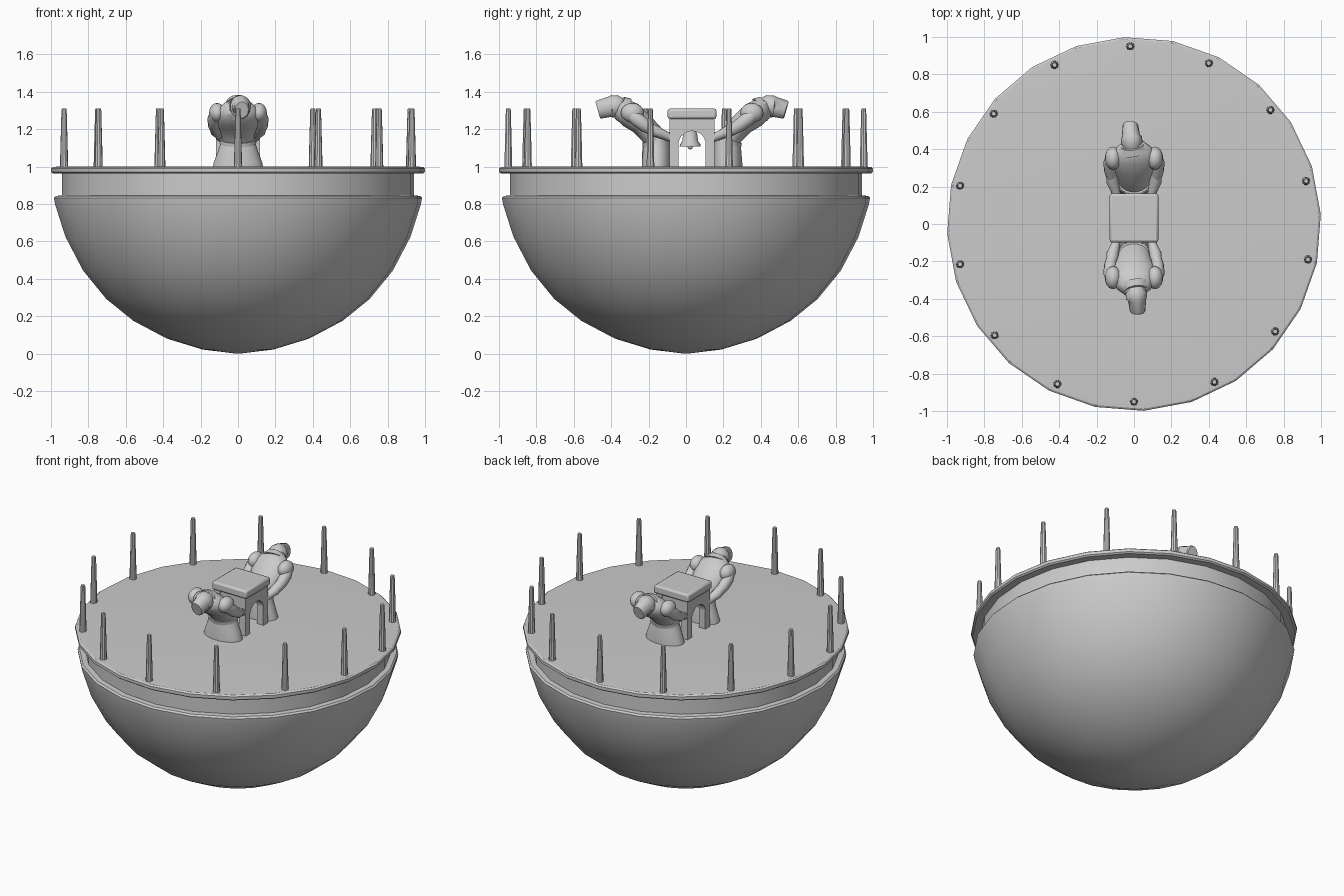
import bpy, bmesh
from math import sin, cos, pi, radians
from mathutils import Vector, Matrix

if "Cube" in bpy.data.objects:
    bpy.data.objects.remove(bpy.data.objects["Cube"])

MID_Y = 0.0325                       # centre of table and figure pair


def finish(name, bm, angle=35, bevel=0):
    bmesh.ops.recalc_face_normals(bm, faces=bm.faces)
    me = bpy.data.meshes.new(name)
    bm.to_mesh(me)
    bm.free()
    ob = bpy.data.objects.new(name, me)
    bpy.context.collection.objects.link(ob)
    if bevel:
        m = ob.modifiers.new("bevel", 'BEVEL')
        m.width, m.segments = bevel, 2
    bpy.ops.object.select_all(action='DESELECT')
    ob.select_set(True)
    bpy.context.view_layer.objects.active = ob
    bpy.ops.object.shade_smooth_by_angle(angle=radians(angle))
    return ob


def skin(bm, rings):
    """Bridge vertex rings and cap both ends."""
    vs = [[bm.verts.new(p) for p in r] for r in rings]
    n = len(vs[0])
    for a, b in zip(vs, vs[1:]):
        for i in range(n):
            j = (i + 1) % n
            bm.faces.new((a[i], a[j], b[j], b[i]))
    bm.faces.new(vs[0][::-1])
    bm.faces.new(vs[-1])


def lathe(name, profile, n, at=(0, 0), turn=0.0, angle=35):
    bm = bmesh.new()
    skin(bm, [[(at[0] + r * cos(turn + 2 * pi * i / n),
                at[1] + r * sin(turn + 2 * pi * i / n), z) for i in range(n)]
              for r, z in profile])
    return finish(name, bm, angle)


def tube(name, path, n=14, angle=45):
    """path: (x, y, z, half width, half thickness); rings follow the path."""
    bm = bmesh.new()
    pts = [Vector(p[:3]) for p in path]
    rings = []
    for k, p in enumerate(path):
        t = (pts[min(k + 1, len(pts) - 1)] - pts[max(k - 1, 0)]).normalized()
        side = Vector((1, 0, 0))
        side = (side - t * side.dot(t)).normalized()
        up = t.cross(side)
        rings.append([pts[k] + side * p[3] * cos(2 * pi * i / n)
                      + up * p[4] * sin(2 * pi * i / n) for i in range(n)])
    skin(bm, rings)
    return finish(name, bm, angle)


def ball(name, loc, scale):
    bm = bmesh.new()
    bmesh.ops.create_uvsphere(bm, u_segments=14, v_segments=8, radius=1,
                              matrix=Matrix.Translation(loc) @ Matrix.Diagonal((*scale, 1)))
    return finish(name, bm, 60)


# Bowl, recessed band and deck
T = radians(3)
bowl = [(0.01, 0.0), (0.19, 0.022), (0.38, 0.08), (0.56, 0.175), (0.705, 0.292),
        (0.83, 0.445), (0.924, 0.625), (0.98, 0.80), (0.985, 0.832),
        (0.975, 0.843), (0.94, 0.846)]
lathe("bowl", bowl, 24, turn=T)
lathe("recessed_band", [(0.942, 0.83), (0.942, 0.97)], 24, turn=T)
lathe("deck", [(0.94, 0.962), (0.99, 0.962), (1.0, 0.97), (1.0, 0.99),
               (0.99, 0.998), (0.96, 1.0)], 24, turn=T)

# Ring of tapered pegs
pegs = [(-0.02, 0.95), (0.40, 0.86), (0.73, 0.61), (0.92, 0.23), (0.93, -0.19),
        (0.755, -0.575), (0.43, -0.845), (0, -0.95), (-0.41, -0.855),
        (-0.745, -0.595), (-0.93, -0.215), (-0.93, 0.205), (-0.75, 0.59), (-0.425, 0.85)]
for p in pegs:
    lathe("peg", [(0.022, 0.99), (0.020, 1.08), (0.014, 1.30), (0.012, 1.31)], 10, at=p)


# Table: slab top over arched side frames
def box(name, lo, hi, bevel):
    bm = bmesh.new()
    lo, hi = Vector(lo), Vector(hi)
    bmesh.ops.create_cube(bm, size=1, matrix=Matrix.Translation((lo + hi) / 2)
                          @ Matrix.Diagonal((*(hi - lo), 1)))
    return finish(name, bm, 35, bevel)


def arch_panel(name, half, offset, along_x):
    inner = half - 0.047
    prof = [(half, 0.99), (half, 1.26), (-half, 1.26), (-half, 0.99), (-inner, 0.99)]
    prof += [(-inner * cos(pi * i / 10), 1.12 + 0.07 * sin(pi * i / 10)) for i in range(11)]
    prof += [(inner, 0.99)]
    bm = bmesh.new()
    place = (lambda u, w, z: (u, w + MID_Y, z)) if along_x else (lambda u, w, z: (w, u + MID_Y, z))
    f = bm.faces.new([bm.verts.new(place(u, offset - 0.023, z)) for u, z in prof])
    ext = bmesh.ops.extrude_face_region(bm, geom=[f])
    move = (0, 0.046, 0) if along_x else (0.046, 0, 0)
    bmesh.ops.translate(bm, vec=move,
                        verts=[v for v in ext["geom"] if isinstance(v, bmesh.types.BMVert)])
    return finish(name, bm)


box("table_top", (-0.13, -0.098, 1.255), (0.13, 0.163, 1.31), 0.012)
for s in (-1, 1):
    arch_panel("table_side_frame", 0.12, s * 0.095, False)
    arch_panel("table_end_frame", 0.116, s * 0.095, True)

# Hanging bell with clapper
lathe("bell", [(0.056, 1.108), (0.055, 1.118), (0.043, 1.135), (0.037, 1.175),
               (0.026, 1.20), (0.012, 1.21), (0.012, 1.26)], 20, at=(0, MID_Y - 0.01))
ball("bell_clapper", (0, MID_Y - 0.01, 1.106), (0.014, 0.014, 0.014))

# Leaning figure (rear one; the front one is turned round the table)
fig = []
fig.append(tube("robe", [(0, 0.222, 0.99, 0.135, 0.080), (0, 0.222, 1.02, 0.130, 0.080),
                         (0, 0.222, 1.08, 0.108, 0.075), (0, 0.222, 1.13, 0.092, 0.070),
                         (0, 0.222, 1.165, 0.085, 0.062)], 18))
fig.append(tube("belt", [(0, 0.222, 1.125, 0.098, 0.077), (0, 0.228, 1.145, 0.096, 0.075)], 18, 30))
fig.append(tube("torso", [(0, 0.215, 1.12, 0.085, 0.062), (0, 0.250, 1.175, 0.090, 0.062),
                          (0, 0.305, 1.232, 0.112, 0.064), (0, 0.360, 1.275, 0.125, 0.072),
                          (0, 0.405, 1.305, 0.095, 0.064), (0, 0.440, 1.318, 0.050, 0.045)], 18))
fig.append(tube("collar", [(-0.005, 0.395, 1.303, 0.085, 0.072),
                           (-0.010, 0.425, 1.322, 0.064, 0.060)], 14, 30))
fig.append(tube("head", [(-0.010, 0.415, 1.318, 0.050, 0.052), (-0.012, 0.435, 1.323, 0.058, 0.060),
                         (-0.014, 0.465, 1.321, 0.056, 0.060), (-0.016, 0.470, 1.320, 0.048, 0.056),
                         (-0.020, 0.530, 1.305, 0.042, 0.051), (-0.020, 0.537, 1.303, 0.036, 0.045)], 14, 35))
for s in (-1, 1):
    fig.append(ball("shoulder", (s * 0.112, 0.352, 1.288), (0.044, 0.062, 0.052)))
    fig.append(tube("upper_arm", [(s * 0.120, 0.365, 1.285, 0.030, 0.034),
                                  (s * 0.128, 0.330, 1.255, 0.036, 0.038),
                                  (s * 0.126, 0.285, 1.220, 0.034, 0.036),
                                  (s * 0.118, 0.245, 1.195, 0.029, 0.030)], 12))
    fig.append(tube("forearm", [(s * 0.118, 0.262, 1.205, 0.030, 0.030),
                                (s * 0.115, 0.225, 1.188, 0.033, 0.031),
                                (s * 0.100, 0.180, 1.168, 0.025, 0.024),
                                (s * 0.092, 0.145, 1.155, 0.022, 0.024)], 12))

spin = (Matrix.Translation((0, MID_Y, 0)) @ Matrix.Rotation(pi, 4, 'Z')
        @ Matrix.Translation((0, -MID_Y, 0)))
for ob in fig:
    twin = ob.copy()
    twin.name = "front_" + ob.name
    bpy.context.collection.objects.link(twin)
    twin.matrix_world = spin
